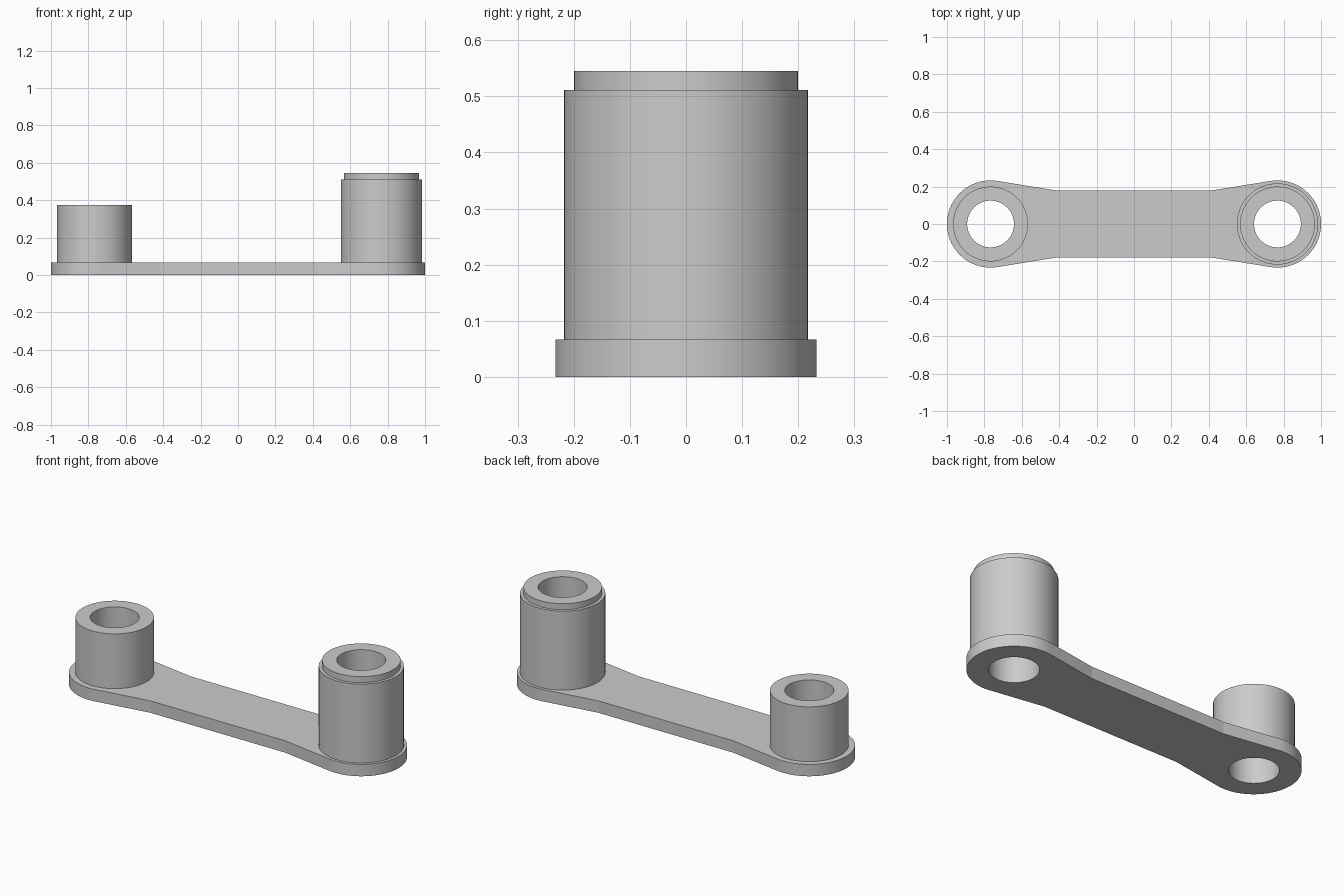
import bpy, bmesh
from math import sin, cos, pi, acos, atan2, hypot, radians

cube = bpy.data.objects.get("Cube")
if cube:
    bpy.data.objects.remove(cube, do_unlink=True)

CENTRE, END_R, BORE_R = 0.767, 0.233, 0.125
WAIST_X, WAIST_Y, THICK = 0.42, 0.18, 0.067
SEGMENTS = 96

grey = bpy.data.materials.new("light grey")
grey.use_nodes = True
grey.diffuse_color = (0.6, 0.6, 0.6, 1)
grey.node_tree.nodes["Principled BSDF"].inputs["Base Color"].default_value = (0.6, 0.6, 0.6, 1)


def finish(name, bm):
    bmesh.ops.recalc_face_normals(bm, faces=bm.faces)
    mesh = bpy.data.meshes.new(name)
    bm.to_mesh(mesh)
    bm.free()
    mesh.materials.append(grey)
    obj = bpy.data.objects.new(name, mesh)
    bpy.context.collection.objects.link(obj)
    bpy.ops.object.select_all(action="DESELECT")
    obj.select_set(True)
    bpy.context.view_layer.objects.active = obj
    bpy.ops.object.shade_smooth_by_angle(angle=radians(25 if name != "link_plate" else 6))
    return obj


def arc(cx, radius, start, end, steps):
    return [(cx + radius * cos(start + (end - start) * i / steps),
             radius * sin(start + (end - start) * i / steps)) for i in range(steps + 1)]


def add_loop(bm, points):
    verts = [bm.verts.new((x, y, 0)) for x, y in points]
    return [bm.edges.new((v, verts[i - 1])) for i, v in enumerate(verts)]


# Flat link: round ends running tangentially into a narrower waist, with two bores
dx = WAIST_X - CENTRE
tangent = atan2(WAIST_Y, dx) - acos(END_R / hypot(dx, WAIST_Y))
half = [(WAIST_X, -WAIST_Y)] + arc(CENTRE, END_R, -tangent, tangent, 56) + [(WAIST_X, WAIST_Y)]
outline = half + [(-x, -y) for x, y in half]

bm = bmesh.new()
edges = add_loop(bm, outline)
for cx in (-CENTRE, CENTRE):
    edges += add_loop(bm, arc(cx, BORE_R, 0, 2 * pi, SEGMENTS)[:-1])
bmesh.ops.triangle_fill(bm, edges=edges, use_beauty=True)
top = bmesh.ops.extrude_face_region(bm, geom=bm.faces[:], use_keep_orig=True)["geom"]
bmesh.ops.translate(bm, verts=[g for g in top if isinstance(g, bmesh.types.BMVert)],
                    vec=(0, 0, THICK))
finish("link_plate", bm)


# Hollow posts: closed (radius, height) profiles revolved about each bore
def post(name, cx, profile):
    bm = bmesh.new()
    rings = [[bm.verts.new((x, y, z)) for x, y in arc(cx, r, 0, 2 * pi, SEGMENTS)[:-1]]
             for r, z in profile]
    for k, ring in enumerate(rings):
        below = rings[k - 1]
        for i in range(SEGMENTS):
            bm.faces.new((below[i - 1], below[i], ring[i], ring[i - 1]))
    finish(name, bm)


post("short_post", -CENTRE,
     [(BORE_R, THICK), (0.2, THICK), (0.2, 0.375), (BORE_R, 0.375)])
post("tall_stepped_post", CENTRE,
     [(BORE_R, THICK), (0.217, THICK), (0.217, 0.511), (0.2, 0.511),
      (0.2, 0.545), (BORE_R, 0.545)])
